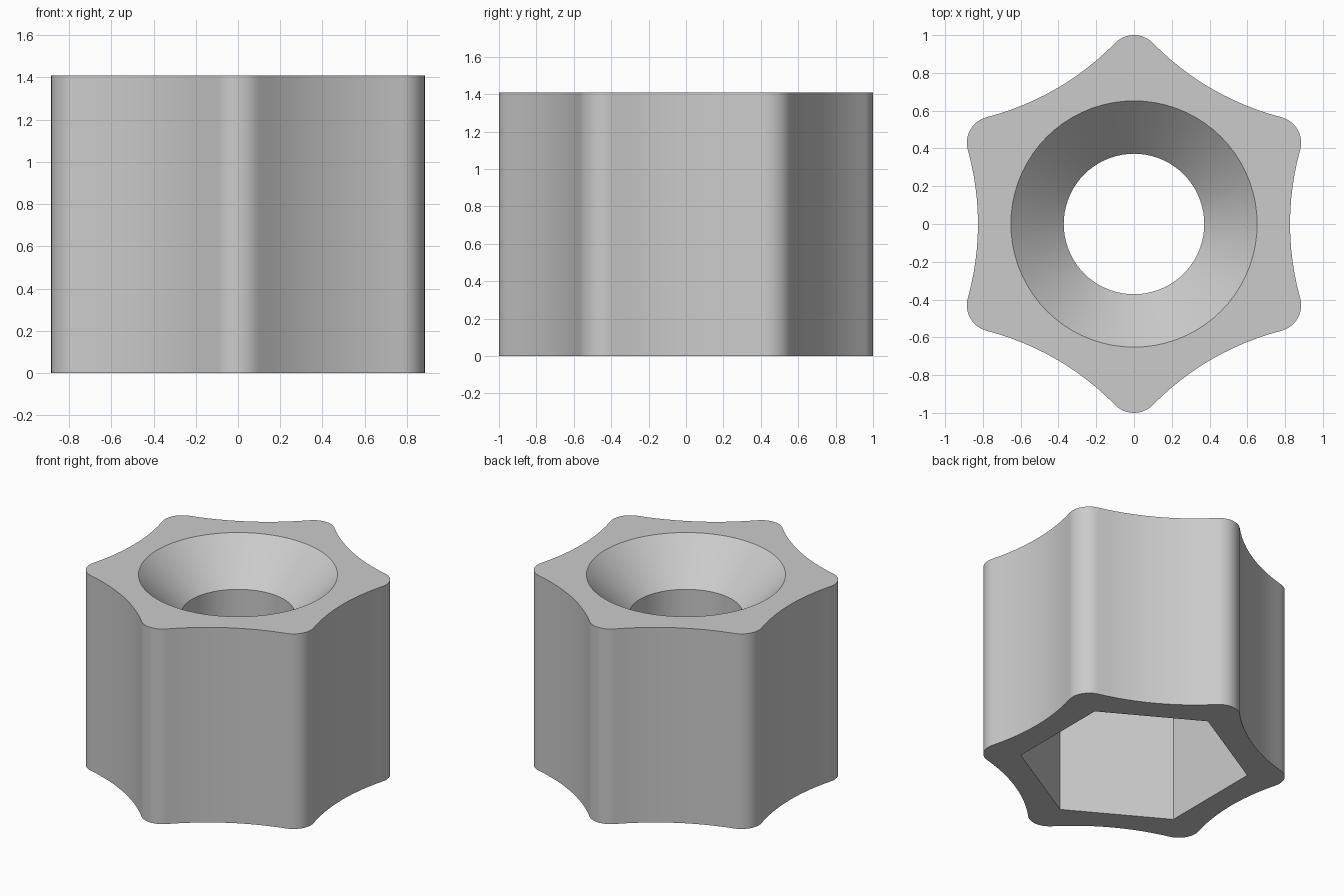
import bpy
import bmesh
from math import asin, cos, sin, pi, radians

cube = bpy.data.objects.get("Cube")
if cube:
    bpy.data.objects.remove(cube, do_unlink=True)

HEIGHT = 1.41
FUNNEL_R, HOLE_R = 0.652, 0.372
FUNNEL_Z = HEIGHT - (FUNNEL_R - HOLE_R)   # 45 degree countersink
POCKET_Z = 0.83                           # ceiling of the hexagonal pocket
POCKET_R = FUNNEL_R / cos(pi / 6)
TIP_R, VALLEY = 0.14, 0.826               # lobe rounding, distance to flute


def arc(cx, cy, r, start, end, steps):
    return [(cx + r * cos(start + (end - start) * i / steps),
             cy + r * sin(start + (end - start) * i / steps))
            for i in range(steps)]


def star_outline():
    """Six rounded lobes joined by tangent concave flutes."""
    c = 1 - TIP_R
    gap = c * cos(pi / 6) - VALLEY
    flute_r = (gap ** 2 + (c / 2) ** 2 - TIP_R ** 2) / (2 * (TIP_R + gap))
    half = asin(c / 2 / (flute_r + TIP_R))
    dist = VALLEY + flute_r
    points = []
    for k in range(6):
        a = radians(30 + 60 * k)
        b = a + pi / 6
        points += arc(c * cos(a), c * sin(a), TIP_R,
                      a - pi / 6 - half, a + pi / 6 + half, 12)
        points += arc(dist * cos(b), dist * sin(b), flute_r,
                      b + pi + half, b + pi - half, 12)
    return points


bm = bmesh.new()


def loop(points, z):
    verts = [bm.verts.new((x, y, z)) for x, y in points]
    for i, v in enumerate(verts):
        bm.edges.new((v, verts[i - 1]))
    return verts


def wall(lower, upper):
    for i in range(len(lower)):
        bm.faces.new((lower[i - 1], lower[i], upper[i], upper[i - 1]))


def ring_cap(outer, inner):
    edges = [bm.edges.get((r[i - 1], r[i])) for r in (outer, inner)
             for i in range(len(r))]
    bmesh.ops.triangle_fill(bm, edges=edges, use_beauty=True)


def circle(r, steps=72):
    return arc(0, 0, r, 0, 2 * pi, steps)


# Fluted outer wall
star = star_outline()
outer_low, outer_top = loop(star, 0), loop(star, HEIGHT)
wall(outer_low, outer_top)

# Countersink and through hole
rim = loop(circle(FUNNEL_R), HEIGHT)
throat = loop(circle(HOLE_R), FUNNEL_Z)
hole_low = loop(circle(HOLE_R), POCKET_Z)
wall(throat, rim)
wall(hole_low, throat)

# Hexagonal pocket underneath
hexagon = arc(0, 0, POCKET_R, pi / 6, pi / 6 + 2 * pi, 6)
hex_low, hex_top = loop(hexagon, 0), loop(hexagon, POCKET_Z)
wall(hex_low, hex_top)

# Flat faces: top, underside and pocket ceiling
ring_cap(outer_top, rim)
ring_cap(outer_low, hex_low)
ring_cap(hex_top, hole_low)
bmesh.ops.recalc_face_normals(bm, faces=bm.faces[:])

mesh = bpy.data.meshes.new("star_knob")
bm.to_mesh(mesh)
bm.free()
knob = bpy.data.objects.new("star_knob", mesh)
bpy.context.collection.objects.link(knob)

# Plain grey finish
grey = bpy.data.materials.new("light_grey")
grey.use_nodes = True
color = (0.6, 0.6, 0.6, 1)
grey.diffuse_color = color
grey.node_tree.nodes["Principled BSDF"].inputs["Base Color"].default_value = color
mesh.materials.append(grey)

bpy.ops.object.select_all(action="DESELECT")
knob.select_set(True)
bpy.context.view_layer.objects.active = knob
bpy.ops.object.shade_smooth_by_angle(angle=radians(30))
